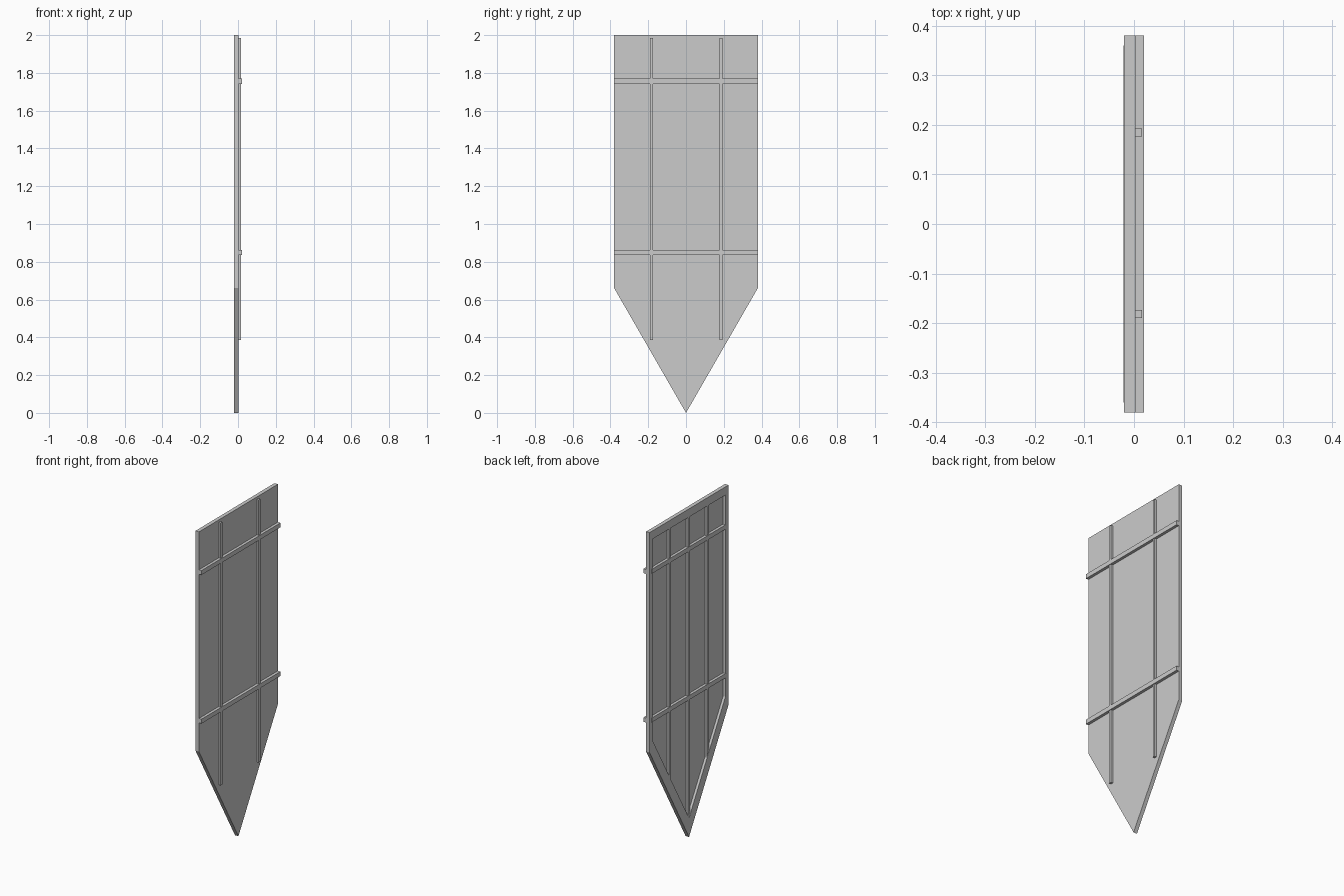
import bpy, bmesh

if "Cube" in bpy.data.objects:
    bpy.data.objects.remove(bpy.data.objects["Cube"])


def finish(name, bm):
    bmesh.ops.recalc_face_normals(bm, faces=bm.faces)
    mesh = bpy.data.meshes.new(name)
    bm.to_mesh(mesh)
    bm.free()
    obj = bpy.data.objects.new(name, mesh)
    bpy.context.collection.objects.link(obj)
    return obj


def box(name, x, y, z):
    """Box from (min, max) ranges."""
    bm = bmesh.new()
    bmesh.ops.create_cube(bm, size=1)
    for v in bm.verts:
        v.co = [r[0] if c < 0 else r[1] for c, r in zip(v.co, (x, y, z))]
    return finish(name, bm)


def outline(half, top, shoulder, tip):
    return [(-half, top), (-half, shoulder), (0, tip), (half, shoulder), (half, top)]


OUTER = outline(0.38, 2.0, 0.66, 0.0)
INNER = outline(0.35, 1.95, 0.72, 0.115)
FRONT, BACK, FLOOR = 0.003, -0.0205, -0.005

# Pointed panel: flat front, raised border around a recessed back
bm = bmesh.new()
loops = [[bm.verts.new((x, y, z)) for y, z in pts]
         for pts, x in ((OUTER, FRONT), (OUTER, BACK), (INNER, BACK), (INNER, FLOOR))]
for a, b in zip(loops, loops[1:]):
    for i in range(5):
        j = (i + 1) % 5
        bm.faces.new((a[i], a[j], b[j], b[i]))
bm.faces.new(loops[0])
bm.faces.new(loops[-1])
finish("pointed_panel", bm)

# Horizontal rails on the front and in the back recess
for label, z in (("upper", (1.742, 1.769)), ("lower", (0.836, 0.863))):
    box(label + "_front_rail", (0.0, 0.02), (-0.38, 0.38), z)
    box(label + "_back_rail", (-0.0215, -0.004), (-0.36, 0.36), z)

# Vertical battens on the front
for label, y in (("left", -0.1815), ("right", 0.1845)):
    box(label + "_front_batten", (0.0, 0.016), (y - 0.008, y + 0.008), (0.385, 1.985))

# Vertical battens in the back recess, tucked into the border
for label, y, low in (("left", -0.183, 0.40), ("middle", 0.0, 0.09), ("right", 0.183, 0.40)):
    box(label + "_back_batten", (-0.019, -0.004), (y - 0.009, y + 0.009), (low, 1.97))
